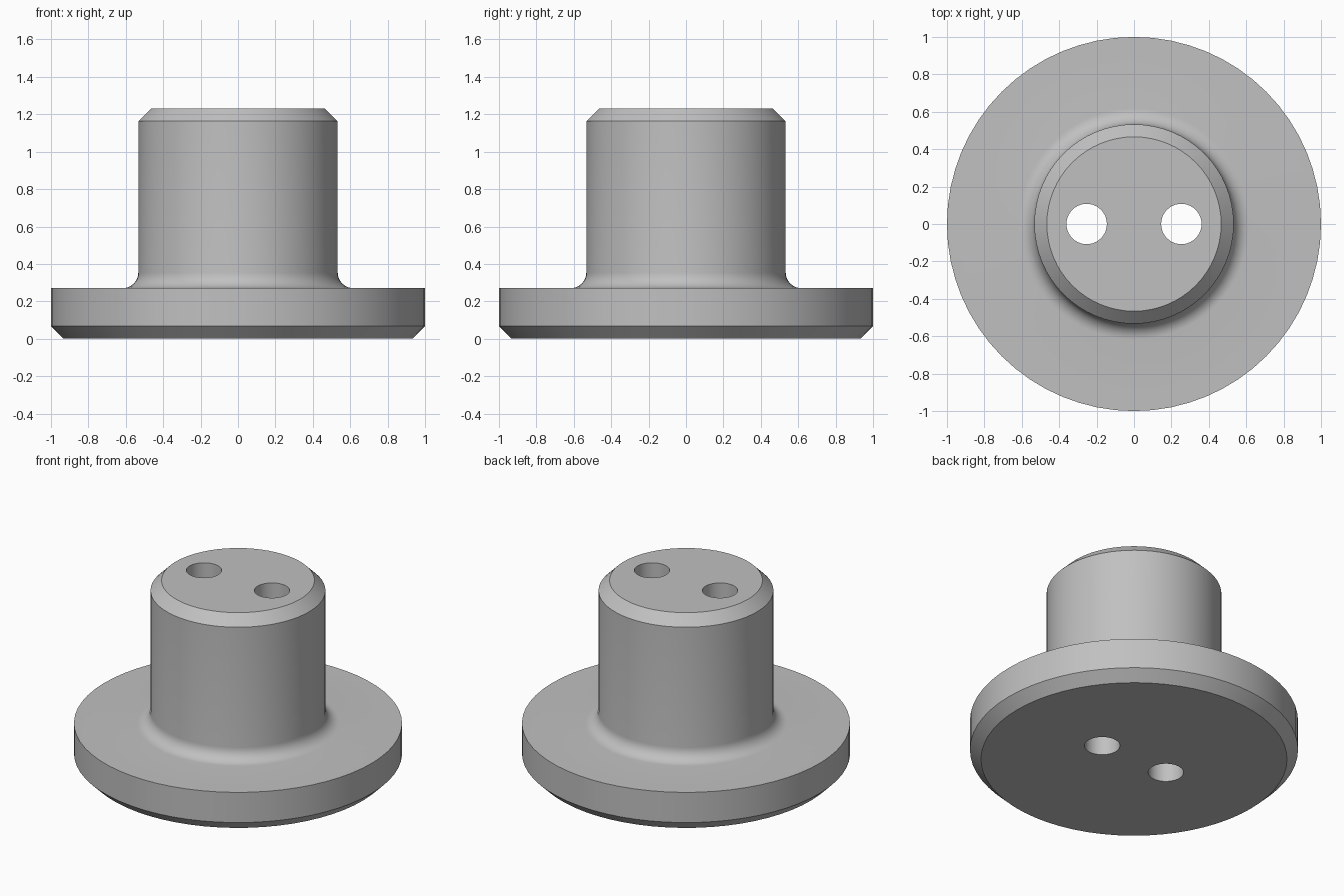
import bpy
import bmesh
from math import cos, sin, pi, radians
from mathutils import Matrix, Vector

cube = bpy.data.objects.get("Cube")
if cube:
    bpy.data.objects.remove(cube, do_unlink=True)

SEGMENTS = 64
FLANGE_R, FLANGE_TOP = 1.0, 0.27
BOSS_R, HEIGHT = 0.533, 1.23
CHAMFER, FILLET = 0.067, 0.085
HOLE_R, HOLE_X = 0.108, 0.253

grey = bpy.data.materials.new("plain_grey")
grey.use_nodes = True
colour = (0.53, 0.53, 0.53, 1)
grey.diffuse_color = colour
grey.node_tree.nodes["Principled BSDF"].inputs["Base Color"].default_value = colour


def add_object(name, bm):
    mesh = bpy.data.meshes.new(name)
    bmesh.ops.recalc_face_normals(bm, faces=bm.faces)
    bm.to_mesh(mesh)
    bm.free()
    mesh.materials.append(grey)
    obj = bpy.data.objects.new(name, mesh)
    bpy.context.collection.objects.link(obj)
    return obj


def lathe(name, profile):
    """Revolve (radius, height) points and cap both ends."""
    bm = bmesh.new()
    rings = []
    for r, z in profile:
        rings.append([bm.verts.new((r * cos(2 * pi * i / SEGMENTS),
                                    r * sin(2 * pi * i / SEGMENTS), z))
                      for i in range(SEGMENTS)])
    for low, high in zip(rings, rings[1:]):
        for i in range(SEGMENTS):
            j = (i + 1) % SEGMENTS
            bm.faces.new((low[i], low[j], high[j], high[i]))
    bm.faces.new(rings[0][::-1])
    bm.faces.new(rings[-1])
    return add_object(name, bm)


# Chamfered flange, concave fillet and chamfered boss in one profile
fillet = [(BOSS_R + FILLET * (1 - sin(a)), FLANGE_TOP + FILLET * (1 - cos(a)))
          for a in (pi / 2 * k / 8 for k in range(9))]
profile = [(FLANGE_R - CHAMFER, 0), (FLANGE_R, CHAMFER), (FLANGE_R, FLANGE_TOP)]
profile += fillet
profile += [(BOSS_R, HEIGHT - CHAMFER), (BOSS_R - CHAMFER, HEIGHT)]
body = lathe("flanged_bushing", profile)

# Two through holes
bm = bmesh.new()
for side in (-1, 1):
    bmesh.ops.create_cone(bm, cap_ends=True, segments=40, radius1=HOLE_R,
                          radius2=HOLE_R, depth=HEIGHT + 0.4,
                          matrix=Matrix.Translation(Vector((side * HOLE_X, 0, HEIGHT / 2))))
cutter = add_object("hole_cutter", bm)
cutter.hide_render = True

cut = body.modifiers.new("through_holes", "BOOLEAN")
cut.operation = "DIFFERENCE"
cut.solver = "EXACT"
cut.object = cutter

# Apply the cut, then shade smooth with sharp chamfer edges
bpy.context.view_layer.objects.active = body
body.select_set(True)
bpy.ops.object.modifier_apply(modifier=cut.name)
bpy.data.objects.remove(cutter, do_unlink=True)
bpy.ops.object.shade_smooth_by_angle(angle=radians(30))
